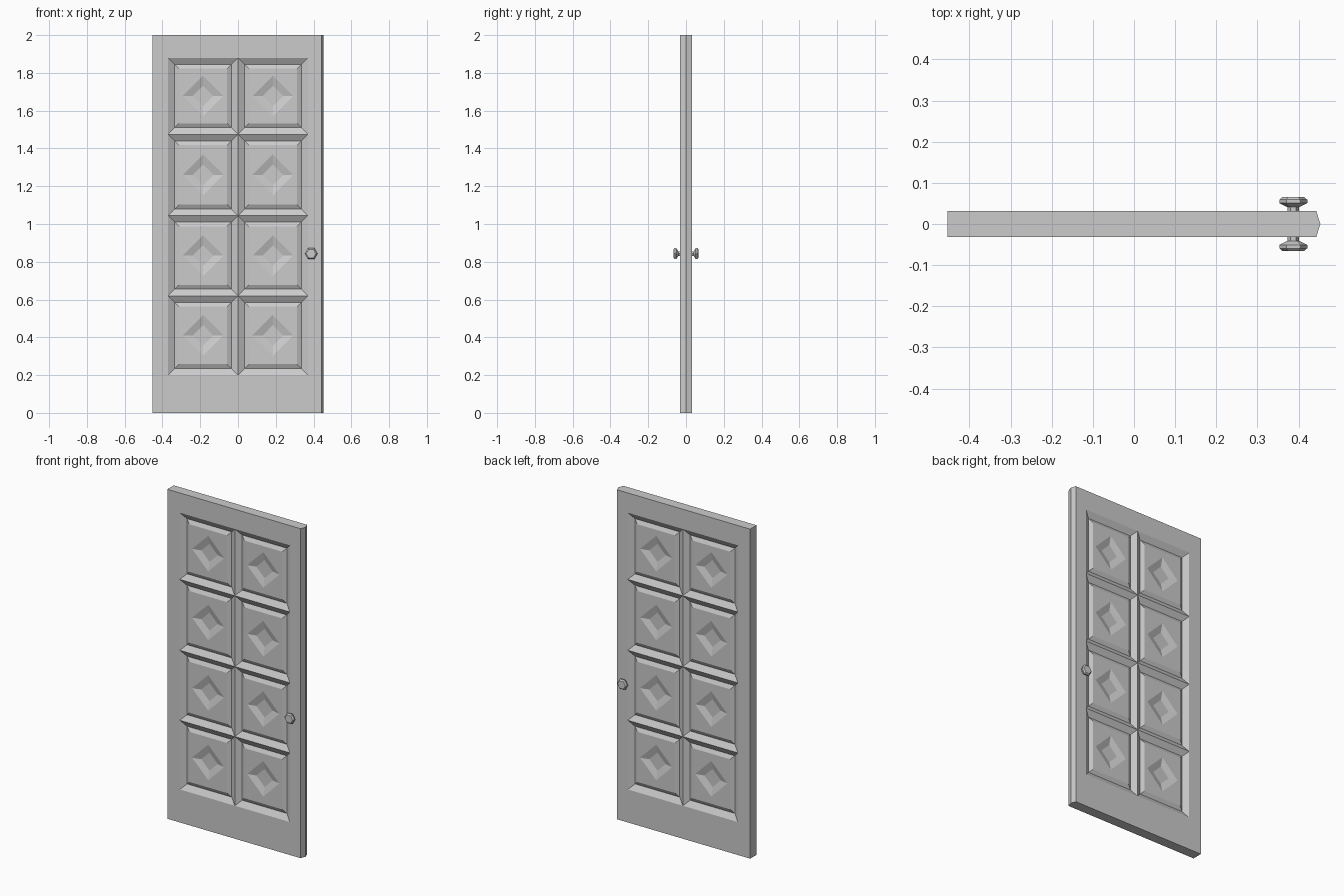
import bpy, bmesh
from math import cos, sin, pi

cube = bpy.data.objects.get("Cube")
if cube:
    bpy.data.objects.remove(cube)

grey = bpy.data.materials.new("plain grey")
grey.use_nodes = True
grey.diffuse_color = (0.6, 0.6, 0.6, 1)
grey.node_tree.nodes["Principled BSDF"].inputs["Base Color"].default_value = (0.6, 0.6, 0.6, 1)

HALF = 0.031                                # half of the door thickness
XS = [-0.453, -0.37, 0, 0.37, 0.443]        # stile and mullion lines
ZS = [0, 0.2, 0.62, 1.045, 1.475, 1.88, 2]  # rail lines
TIP = 0.453                                 # ridge of the latch edge


def finish(bm, name):
    bmesh.ops.remove_doubles(bm, verts=bm.verts, dist=0.0002)
    bmesh.ops.recalc_face_normals(bm, faces=bm.faces)
    mesh = bpy.data.meshes.new(name)
    bm.to_mesh(mesh)
    bm.free()
    mesh.materials.append(grey)
    obj = bpy.data.objects.new(name, mesh)
    bpy.context.collection.objects.link(obj)
    return obj


def face(bm, points):
    return bm.faces.new([bm.verts.new(p) for p in points])


def bridge(bm, a, b):
    for i in range(len(a)):
        j = (i + 1) % len(a)
        face(bm, (a[i], a[j], b[j], b[i]))


def panel(bm, side, x0, x1, z0, z1):
    """Sloped frame, groove, raised field and sunken diamond."""
    def rect(inset, depth):
        y = side * (HALF - depth)
        return [(x0 + inset, y, z0 + inset), (x1 - inset, y, z0 + inset),
                (x1 - inset, y, z1 - inset), (x0 + inset, y, z1 - inset)]

    def diamond(r, depth):
        y, cx, cz = side * (HALF - depth), (x0 + x1) / 2, (z0 + z1) / 2
        return [(cx, y, cz - r), (cx + r, y, cz), (cx, y, cz + r), (cx - r, y, cz)]

    rings = [rect(0, 0), rect(0.035, 0.021), rect(0.058, 0.009)]
    for a, b in zip(rings, rings[1:]):
        bridge(bm, a, b)
    field, outer, inner = rings[-1], diamond(0.108, 0.009), diamond(0.055, 0.022)
    for i in range(4):
        j = (i + 1) % 4
        face(bm, (field[i], field[j], outer[i]))
        face(bm, (field[j], outer[j], outer[i]))
    bridge(bm, outer, inner)
    face(bm, inner)


# Door leaf: both faces, then the four edges
bm = bmesh.new()
for side in (-1, 1):
    y = side * HALF
    for i, (x0, x1) in enumerate(zip(XS, XS[1:])):
        for k, (z0, z1) in enumerate(zip(ZS, ZS[1:])):
            if i in (1, 2) and 0 < k < 5:
                panel(bm, side, x0, x1, z0, z1)
            else:
                face(bm, [(x0, y, z0), (x1, y, z0), (x1, y, z1), (x0, y, z1)])
    face(bm, [(XS[-1], y, z) for z in ZS] + [(TIP, 0, ZS[-1]), (TIP, 0, 0)])
for z in (ZS[0], ZS[-1]):
    face(bm, [(x, -HALF, z) for x in XS] + [(TIP, 0, z)] + [(x, HALF, z) for x in reversed(XS)])
face(bm, [(XS[0], -HALF, z) for z in ZS] + [(XS[0], HALF, z) for z in reversed(ZS)])
finish(bm, "door_leaf")


# Hexagonal knobs: radius and distance from the door's middle
PROFILE = [(0.014, 0.028), (0.014, 0.041), (0.034, 0.051), (0.034, 0.059), (0.026, 0.066)]
for name, side in (("front_knob", -1), ("back_knob", 1)):
    bm = bmesh.new()
    rings = [[(0.387 + r * cos(i * pi / 3), side * y, 0.843 + r * sin(i * pi / 3))
              for i in range(6)] for r, y in PROFILE]
    for a, b in zip(rings, rings[1:]):
        bridge(bm, a, b)
    face(bm, rings[0])
    face(bm, rings[-1])
    finish(bm, name)
